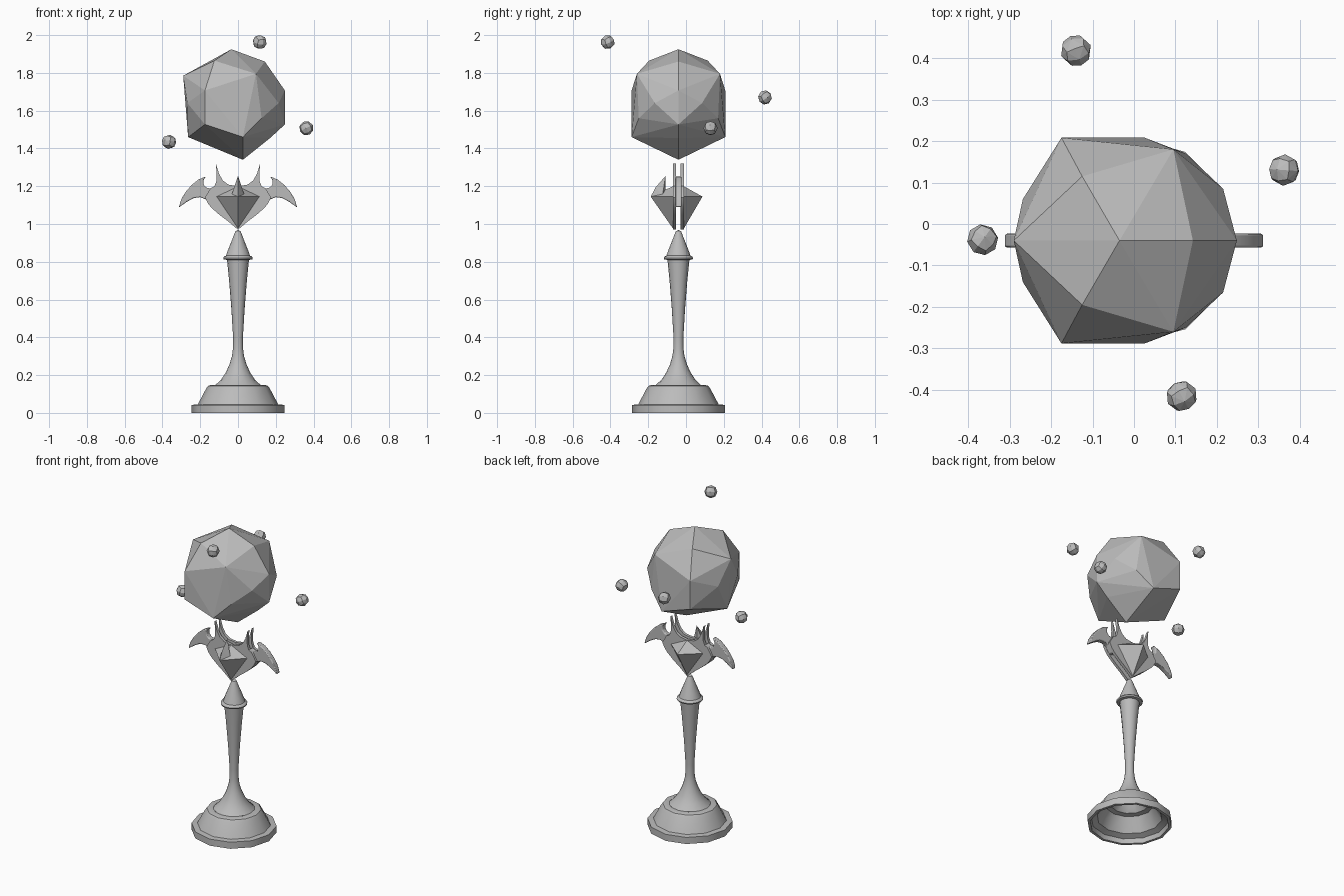
import bpy, bmesh, math
from mathutils import Vector, Matrix

old = bpy.data.objects.get("Cube")
if old:
    bpy.data.objects.remove(old, do_unlink=True)

AXIS_Y = -0.04

grey = bpy.data.materials.new("plain_grey")
grey.use_nodes = True
colour = (0.5, 0.5, 0.5, 1)
grey.diffuse_color = colour
grey.node_tree.nodes["Principled BSDF"].inputs["Base Color"].default_value = colour


def finish(name, bm, location=(0, AXIS_Y, 0), smooth=None):
    bmesh.ops.recalc_face_normals(bm, faces=bm.faces[:])
    mesh = bpy.data.meshes.new(name)
    bm.to_mesh(mesh)
    bm.free()
    mesh.materials.append(grey)
    obj = bpy.data.objects.new(name, mesh)
    obj.location = location
    bpy.context.collection.objects.link(obj)
    if smooth:
        bpy.ops.object.select_all(action='DESELECT')
        obj.select_set(True)
        bpy.context.view_layer.objects.active = obj
        bpy.ops.object.shade_smooth_by_angle(angle=math.radians(smooth))
    return obj


def lathe(name, profile, sides):
    bm = bmesh.new()
    verts = [bm.verts.new((r, 0, z)) for r, z in profile]
    edges = [bm.edges.new(pair) for pair in zip(verts, verts[1:])]
    bmesh.ops.spin(bm, geom=verts + edges, axis=(0, 0, 1), cent=(0, 0, 0),
                   angle=math.tau, steps=sides)
    bmesh.ops.remove_doubles(bm, verts=bm.verts[:], dist=0.0005)
    return finish(name, bm, smooth=35)


def hull(name, points, location=(0, AXIS_Y, 0)):
    bm = bmesh.new()
    for p in points:
        bm.verts.new(p)
    out = bmesh.ops.convex_hull(bm, input=bm.verts[:])
    loose = [v for v in bm.verts if not v.link_faces]
    bmesh.ops.delete(bm, geom=loose, context='VERTS')
    bmesh.ops.dissolve_limit(bm, angle_limit=math.radians(3),
                             verts=bm.verts[:], edges=bm.edges[:])
    return finish(name, bm, location)


def plate(name, outline, y0, y1):
    """Extrude an x-z outline between two depths."""
    bm = bmesh.new()
    face = bm.faces.new([bm.verts.new((x, y0, z)) for x, z in outline])
    out = bmesh.ops.extrude_face_region(bm, geom=[face])
    moved = [g for g in out["geom"] if isinstance(g, bmesh.types.BMVert)]
    bmesh.ops.translate(bm, vec=(0, y1 - y0, 0), verts=moved)
    return finish(name, bm, smooth=35)


def both_sides(points):
    return [(x, s * y, z) for x, y, z in points for s in (1, -1)]


# Hollow foot with a stepped plinth
lathe("foot", [(0.03, 0.28), (0.06, 0.19), (0.11, 0.135), (0.14, 0.13), (0.19, 0.045),
               (0.225, 0.03), (0.23, 0), (0.247, 0), (0.247, 0.042), (0.213, 0.045),
               (0.205, 0.06), (0.168, 0.13), (0.158, 0.143), (0.145, 0.147), (0.12, 0.147)], 12)

# Flared shaft, collar and pointed cap
lathe("shaft", [(0.12, 0.147), (0.088, 0.178), (0.064, 0.215), (0.045, 0.257),
                (0.032, 0.3), (0.027, 0.34), (0.026, 0.4), (0.035, 0.55),
                (0.047, 0.7), (0.058, 0.81), (0.075, 0.812), (0.078, 0.82),
                (0.073, 0.828), (0.064, 0.832), (0.052, 0.865), (0.03, 0.92),
                (0.014, 0.962), (0, 0.968)], 16)

# Paired crown plates, with a slot between them
half = [(0.05, 1.012), (0.1, 1.05), (0.14, 1.085), (0.16, 1.11), (0.175, 1.14),
        (0.145, 1.19), (0.125, 1.2), (0.115, 1.225), (0.113, 1.26), (0.117, 1.32),
        (0.1, 1.265), (0.08, 1.23), (0.05, 1.208)]
outline = [(0, 0.97)] + half + [(0, 1.2)] + [(-x, z) for x, z in reversed(half)]
for side, label in ((-1, "front"), (1, "back")):
    plate(label + "_crown_plate", outline, side * 0.012, side * 0.03)

    # Faceted wedge in front of and behind the plates
    reach = 0.147 if side < 0 else 0.127
    tip = (0, side * reach, 1.145)
    rim = [(s * 0.115, side * 0.028, 1.145) for s in (1, -1)]
    hull(label + "_wedge", [(0, side * 0.028, 0.975), tip] + rim)
    hull(label + "_shoulder", [tip, (0, side * 0.028, 1.2)] + rim)

# Upright thorn on the front wedge
hull("front_thorn", [(0, -0.147, 1.145), (0, -0.12, 1.195), (0, -0.068, 1.255),
                     (0.035, -0.085, 1.15), (-0.035, -0.085, 1.15), (0, -0.07, 1.15)])

# Curved claws
claw = [(0.12, 1.09), (0.145, 1.09), (0.17, 1.13), (0.2, 1.142), (0.235, 1.137),
        (0.27, 1.118), (0.313, 1.088), (0.3, 1.132), (0.277, 1.17), (0.245, 1.207),
        (0.21, 1.235), (0.17, 1.252), (0.183, 1.232), (0.183, 1.21),
        (0.168, 1.192), (0.145, 1.188), (0.12, 1.2)]
for side, label in ((1, "left"), (-1, "right")):
    obj = plate(label + "_claw", [(side * x, z) for x, z in claw], -0.017, 0.017)
    bevel = obj.modifiers.new("soft_edges", 'BEVEL')
    bevel.width = 0.005
    bevel.segments = 2

# Large faceted crystal
spine = [(-0.035, 0, 1.925), (0.142, 0, 1.86), (0.248, 0, 1.707), (0.248, 0, 1.527),
         (0.17, 0, 1.455), (0.026, 0, 1.34), (-0.264, 0, 1.46), (-0.29, 0, 1.785)]
flanks = [(-0.125, 0.155, 1.865), (0.095, 0.22, 1.795), (-0.175, 0.248, 1.707),
          (-0.175, 0.248, 1.527), (0.026, 0.248, 1.46), (0.215, 0.125, 1.64),
          (0.125, 0.21, 1.56), (-0.268, 0.1, 1.64)]
hull("large_crystal", spine + both_sides(flanks))

# Small floating stones: rounded cubes with kite-shaped faces
grid = (-1, 0, 1)
kite_points = [Vector((x, y, z)).normalized() * 0.038
               for x in grid for y in grid for z in grid if (x, y, z) != (0, 0, 0)]
places = [(0.115, -0.415, 1.963), (0.362, 0.13, 1.507),
          (-0.365, -0.038, 1.435), (-0.14, 0.418, 1.67)]
for i, place in enumerate(places):
    turn = Matrix.Rotation(0.5 + i, 3, 'Z') @ Matrix.Rotation(0.4 + 0.7 * i, 3, 'X')
    hull("floating_stone_%d" % (i + 1), [turn @ p for p in kite_points], place)
